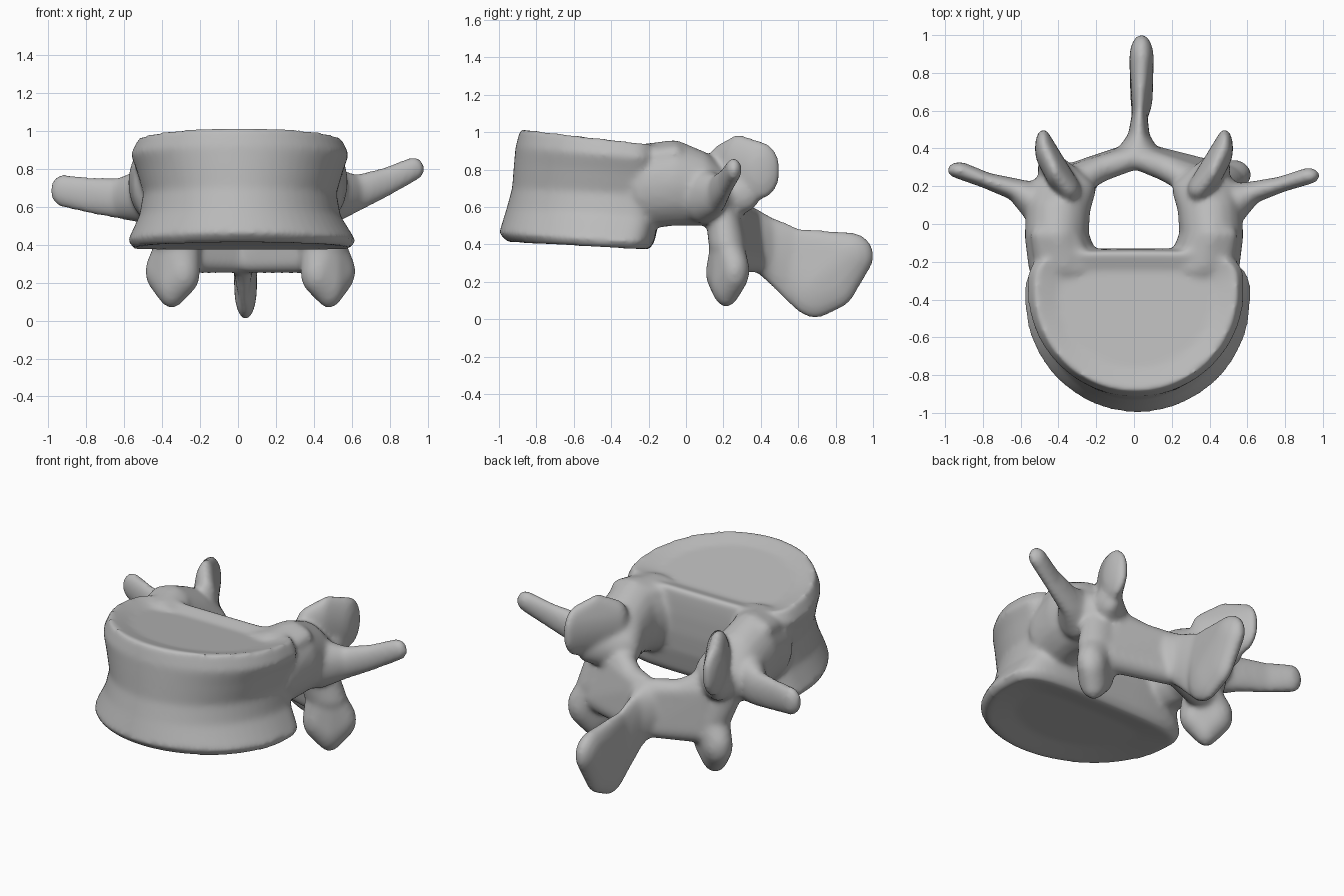
import bpy, bmesh
from math import sin, cos, pi
from mathutils import Vector

cube = bpy.data.objects.get("Cube")
if cube:
    bpy.data.objects.remove(cube, do_unlink=True)

bone = bpy.data.materials.new("bone_grey")
bone.use_nodes = True
GREY = (0.5, 0.5, 0.5, 1)
bone.diffuse_color = GREY
bone.node_tree.nodes["Principled BSDF"].inputs["Base Color"].default_value = GREY
parts = []


def finish(name, bm):
    bmesh.ops.recalc_face_normals(bm, faces=bm.faces)
    mesh = bpy.data.meshes.new(name)
    bm.to_mesh(mesh)
    bm.free()
    mesh.materials.append(bone)
    obj = bpy.data.objects.new(name, mesh)
    bpy.context.collection.objects.link(obj)
    parts.append(obj)


def hull(name, nodes):
    """Convex skin around ellipsoids given as (centre, radii)."""
    bm = bmesh.new()
    for centre, radii in nodes:
        ball = bmesh.ops.create_icosphere(bm, subdivisions=3, radius=1)["verts"]
        for v in ball:
            v.co = Vector(centre) + v.co * Vector(radii)
    bmesh.ops.delete(bm, geom=bm.edges[:], context="EDGES_FACES")
    bmesh.ops.convex_hull(bm, input=bm.verts[:])
    bmesh.ops.delete(bm, geom=[v for v in bm.verts if not v.link_faces], context="VERTS")
    finish(name, bm)


def chain(name, nodes):
    for a, b in zip(nodes, nodes[1:]):
        hull(name, [a, b])


# Vertebral body: lofted D-shaped rings with waisted sides and dished ends
# (front y, back y, half width, front z, back z, x offset)
RINGS = [
    (-0.78, -0.34, 0.38, 0.43, 0.40, 0.02),
    (-0.95, -0.20, 0.57, 0.41, 0.37, 0.02),
    (-1.00, -0.17, 0.60, 0.46, 0.41, 0.02),
    (-0.96, -0.14, 0.53, 0.59, 0.54, 0.01),
    (-0.93, -0.13, 0.51, 0.70, 0.66, 0.01),
    (-0.92, -0.13, 0.545, 0.83, 0.78, 0.01),
    (-0.912, -0.135, 0.575, 0.92, 0.86, 0.01),
    (-0.885, -0.145, 0.535, 1.02, 0.935, 0.01),
    (-0.76, -0.25, 0.41, 0.98, 0.905, 0.01),
]
SEG = 64
bm = bmesh.new()
loops = []
for front, back, half, zf, zb, off in RINGS:
    mid = front + 0.72 * (back - front)
    loop = []
    for i in range(SEG):
        c, s = cos(2 * pi * i / SEG), sin(2 * pi * i / SEG)
        if s > 0:
            x = half * abs(c) ** 0.5 * (1 if c > 0 else -1)
            y = mid + (back - mid) * s ** 0.5
        else:
            x, y = half * c, mid + (mid - front) * s
        z = zf + (zb - zf) * (y - front) / (back - front)
        loop.append(bm.verts.new((x + off, y, z)))
    loops.append(loop)
for low, high in zip(loops, loops[1:]):
    for i in range(SEG):
        j = (i + 1) % SEG
        bm.faces.new((low[i], low[j], high[j], high[i]))
bm.faces.new(loops[0])
bm.faces.new(loops[-1])
finish("vertebral_body", bm)

# Paired parts of the arch; the lower joints lean slightly to the left
for s, joint_x in ((1, 0.48), (-1, -0.35)):
    side = "left" if s > 0 else "right"
    chain(side + "_pedicle", [
        ((s * 0.37, -0.22, 0.71), (0.19, 0.14, 0.23)),
        ((s * 0.41, -0.06, 0.73), (0.17, 0.11, 0.23)),
        ((s * 0.40, 0.08, 0.70), (0.17, 0.11, 0.20)),
        ((s * 0.38, 0.18, 0.65), (0.18, 0.10, 0.15))])
    # Smooth shoulder where the pedicle leaves the corner of the body
    hull(side + "_body_corner", [
        ((s * 0.36, -0.24, 0.86), (0.16, 0.06, 0.07)),
        ((s * 0.42, -0.06, 0.88), (0.13, 0.07, 0.07))])
    # Broad upper joint blade, swept back and outwards
    hull(side + "_superior_articular_process", [
        ((s * 0.345, 0.18, 0.78), (0.065, 0.07, 0.155)),
        ((s * 0.42, 0.28, 0.81), (0.05, 0.09, 0.18)),
        ((s * 0.48, 0.40, 0.795), (0.045, 0.105, 0.155))])
    hull(side + "_superior_joint_root", [
        ((s * 0.33, 0.20, 0.64), (0.11, 0.08, 0.13)),
        ((s * 0.45, 0.30, 0.67), (0.06, 0.10, 0.10))])
    # Lower joint: pillar ending in an oblique rounded paddle
    hull(side + "_articular_pillar", [
        ((s * 0.38, 0.19, 0.60), (0.14, 0.09, 0.13)),
        ((joint_x - s * 0.03, 0.22, 0.40), (0.13, 0.10, 0.08))])
    hull(side + "_inferior_articular_process", [
        ((joint_x - s * 0.03, 0.22, 0.40), (0.12, 0.09, 0.08)),
        ((joint_x - s * 0.06, 0.19, 0.25), (0.09, 0.085, 0.12)),
        ((joint_x, 0.215, 0.21), (0.09, 0.085, 0.145)),
        ((joint_x + s * 0.05, 0.26, 0.26), (0.09, 0.08, 0.12))])
    chain(side + "_lamina_upper", [
        ((0.01, 0.35, 0.53), (0.06, 0.06, 0.07)),
        ((s * 0.17, 0.295, 0.54), (0.07, 0.07, 0.08)),
        ((s * 0.32, 0.22, 0.60), (0.10, 0.07, 0.10))])
    hull(side + "_lamina", [
        ((s * 0.03 + 0.01, 0.35, 0.53), (0.06, 0.06, 0.06)),
        ((s * 0.03 + 0.02, 0.37, 0.32), (0.06, 0.06, 0.07)),
        ((s * 0.33, 0.24, 0.58), (0.07, 0.07, 0.07)),
        ((joint_x - s * 0.06, 0.26, 0.34), (0.08, 0.075, 0.09))])

# Transverse processes: rising rod on the left, flatter blade on the right
chain("left_transverse_process", [
    ((0.49, 0.09, 0.66), (0.11, 0.12, 0.15)),
    ((0.62, 0.165, 0.67), (0.06, 0.06, 0.10)),
    ((0.78, 0.21, 0.73), (0.05, 0.042, 0.08)),
    ((0.925, 0.255, 0.80), (0.06, 0.044, 0.064))])
chain("right_transverse_process", [
    ((-0.48, 0.09, 0.66), (0.11, 0.12, 0.15)),
    ((-0.62, 0.18, 0.645), (0.06, 0.06, 0.11)),
    ((-0.78, 0.23, 0.66), (0.05, 0.042, 0.097)),
    ((-0.925, 0.285, 0.685), (0.065, 0.044, 0.087))])

# Spinous process: flared root, thin blade and a thicker rear edge
chain("spinous_process", [
    ((0.02, 0.37, 0.43), (0.12, 0.06, 0.16)),
    ((0.025, 0.45, 0.37), (0.06, 0.06, 0.18)),
    ((0.03, 0.58, 0.28), (0.04, 0.07, 0.22))])
hull("spinous_process_tip", [
    ((0.03, 0.58, 0.28), (0.04, 0.07, 0.21)),
    ((0.04, 0.69, 0.17), (0.06, 0.15, 0.165)),
    ((0.04, 0.79, 0.21), (0.06, 0.13, 0.16)),
    ((0.04, 0.88, 0.34), (0.065, 0.125, 0.125))])

# Fuse the parts into one smooth bone
bpy.ops.object.select_all(action="DESELECT")
for part in parts:
    part.select_set(True)
bpy.context.view_layer.objects.active = parts[0]
bpy.ops.object.join()
vertebra = bpy.context.object
vertebra.name = "vertebra"
fuse = vertebra.modifiers.new("fuse", "REMESH")
fuse.mode = "VOXEL"
fuse.voxel_size = 0.014
fuse.use_smooth_shade = True
soften = vertebra.modifiers.new("soften", "SMOOTH")
soften.factor = 0.5
soften.iterations = 14
